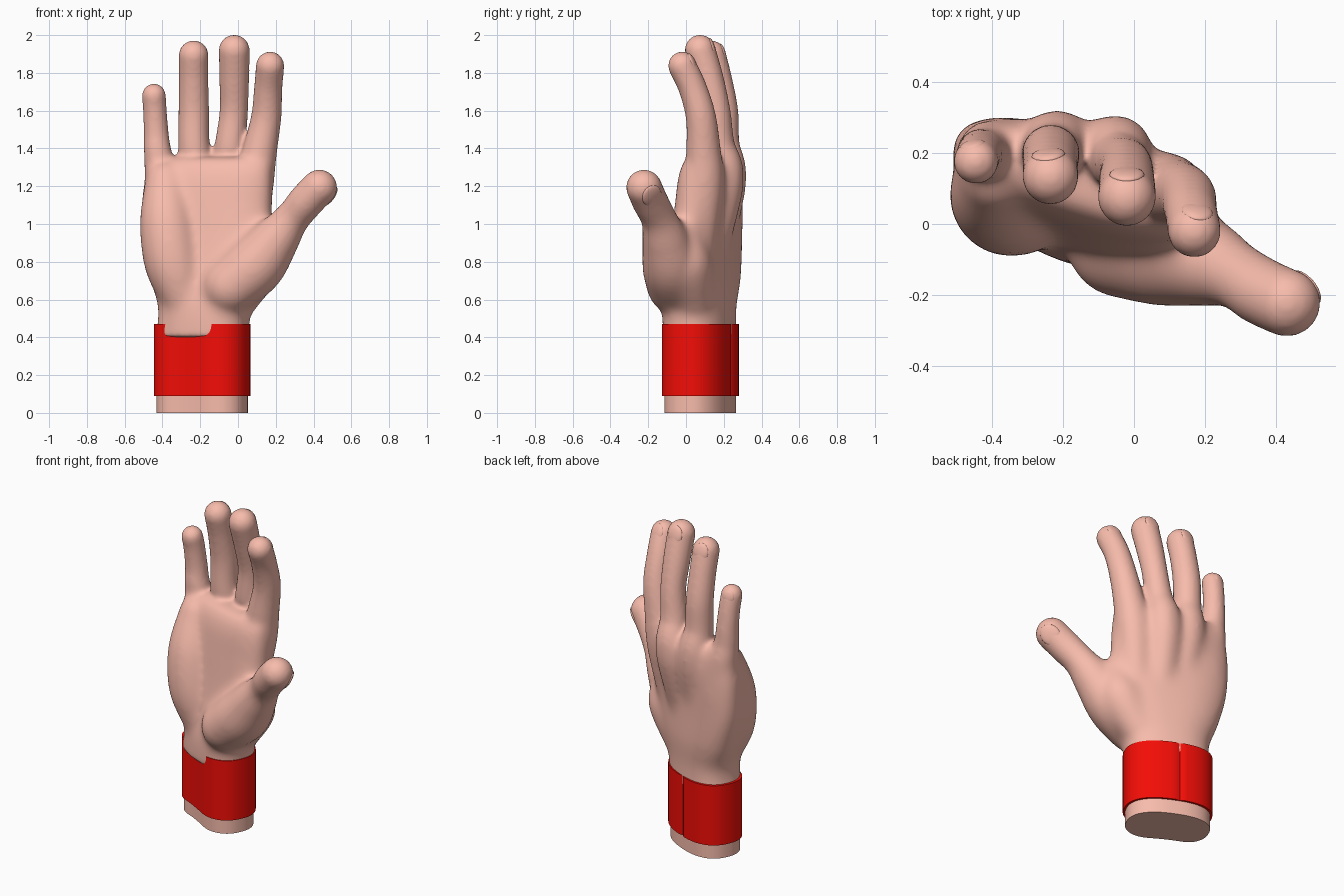
import bpy, bmesh
from math import sin, cos, pi, radians, copysign, exp
from mathutils import Vector, Matrix

if "Cube" in bpy.data.objects:
    bpy.data.objects.remove(bpy.data.objects["Cube"])


def material(name, color):
    m = bpy.data.materials.new(name)
    m.diffuse_color = (*color, 1)
    m.use_nodes = True
    m.node_tree.nodes["Principled BSDF"].inputs["Base Color"].default_value = m.diffuse_color
    return m


skin = material("skin", (0.93, 0.5, 0.41))
red = material("red", (0.9, 0.004, 0.002))


def make_object(name, bm, mat):
    bmesh.ops.recalc_face_normals(bm, faces=bm.faces)
    for f in bm.faces:
        f.smooth = True
    me = bpy.data.meshes.new(name)
    bm.to_mesh(me)
    bm.free()
    me.materials.append(mat)
    ob = bpy.data.objects.new(name, me)
    bpy.context.collection.objects.link(ob)
    return ob


def loft(bm, rings, closed=False):
    loops = [[bm.verts.new(p) for p in r] for r in rings]
    n = len(loops[0])
    pairs = list(zip(loops, loops[1:]))
    if closed:
        pairs.append((loops[-1], loops[0]))
    else:
        bm.faces.new(loops[0][::-1])
        bm.faces.new(loops[-1])
    for a, b in pairs:
        for i in range(n):
            j = (i + 1) % n
            bm.faces.new((a[i], a[j], b[j], b[i]))


def spline(points, steps=8):
    """Catmull-Rom through rows of numbers of any length."""
    pts = [points[0]] + list(points) + [points[-1]]
    out = []
    for k in range(1, len(pts) - 2):
        for s in range(steps):
            t = s / steps
            out.append([0.5 * (2*b + (c - a)*t + (2*a - 5*b + 4*c - d)*t*t + (3*b - a - 3*c + d)*t**3)
                        for a, b, c, d in zip(*pts[k-1:k+3])])
    return out + [list(points[-1])]


def section(z, cx, cy, a, b, tilt, dent=0.0, grow=0.0, notch=0.0, n=96):
    """Tilted rounded oval across the wrist or palm, hollowed at the front."""
    t = radians(tilt)
    ring = []
    for i in range(n):
        u = 2 * pi * i / n
        d = grow - (notch if abs(u + t - radians(70)) < 0.06 else 0)
        x = copysign(abs(cos(u)) ** 0.83, cos(u)) * (a + d)
        y = copysign(abs(sin(u)) ** 0.83, sin(u)) * (b + d)
        y += dent * exp(-((u - 1.46*pi) / 0.45) ** 2)
        ring.append((cx + x*cos(t) - y*sin(t), cy + x*sin(t) + y*cos(t), z))
    return ring


def tube(bm, path, n=24, extra=0.005):
    """Round-ended limb through (x, y, z, radius) points."""
    s = [(*p[:3], p[3] + extra) for p in spline(path)]
    pos = [Vector(p[:3]) for p in s]
    tan = [(pos[min(i+1, len(s)-1)] - pos[max(i-1, 0)]).normalized() for i in range(len(s))]
    rows = [(p, t, q[3]) for p, t, q in zip(pos, tan, s)]
    cap = [k * pi / 14 for k in range(1, 7)] + [1.55]
    start = [(pos[0] - tan[0]*s[0][3]*sin(k), tan[0], s[0][3]*cos(k)) for k in reversed(cap)]
    end = [(pos[-1] + tan[-1]*s[-1][3]*sin(k), tan[-1], s[-1][3]*cos(k)) for k in cap]
    rings = []
    for p, t, r in start + rows + end:
        ax = (Vector((1, 0, 0)) - t * t.x).normalized()
        ay = t.cross(ax)
        rings.append([p + r*(ax*cos(2*pi*i/n) + ay*sin(2*pi*i/n)) for i in range(n)])
    loft(bm, rings)
    return pos[-1], tan[-1], s[-1][3]


# Fingers and thumb: knuckle to tip, with the way the nail faces
digits = [
    ([(0.04, 0.07, 0.85, 0.08), (0.08, 0.095, 1.2, 0.105), (0.118, 0.092, 1.4, 0.086), (0.15, 0.078, 1.57, 0.075),
      (0.16, 0.035, 1.72, 0.07), (0.17, -0.02, 1.838, 0.07)], (0.1, 1, 0)),
    ([(-0.09, 0.12, 0.8, 0.08), (-0.055, 0.205, 1.22, 0.1), (-0.04, 0.175, 1.42, 0.078), (-0.022, 0.16, 1.6, 0.07),
      (-0.02, 0.12, 1.77, 0.074), (-0.02, 0.075, 1.92, 0.077)], (0, 1, 0)),
    ([(-0.20, 0.14, 0.8, 0.08), (-0.215, 0.218, 1.22, 0.1), (-0.233, 0.2, 1.42, 0.079), (-0.234, 0.195, 1.6, 0.076),
      (-0.235, 0.165, 1.77, 0.073), (-0.235, 0.133, 1.893, 0.074)], (-0.1, 1, 0)),
    ([(-0.32, 0.14, 0.8, 0.08), (-0.395, 0.2, 1.2, 0.09), (-0.425, 0.198, 1.38, 0.069), (-0.433, 0.2, 1.48, 0.061),
      (-0.44, 0.19, 1.6, 0.058), (-0.445, 0.175, 1.68, 0.058)], (-0.2, 1, 0)),
    ([(-0.04, -0.06, 0.67, 0.145), (0.09, -0.075, 0.78, 0.155), (0.2, -0.11, 0.92, 0.122), (0.285, -0.145, 1.03, 0.09),
      (0.36, -0.19, 1.12, 0.09), (0.43, -0.222, 1.193, 0.09)], (0.75, 0.45, -0.4)),
]
hand_bm, nail_bm = bmesh.new(), bmesh.new()
for path, facing in digits:
    tip, along, r = tube(hand_bm, path)
    face = Vector(facing)
    face = (face - along * face.dot(along)).normalized()
    frame = Matrix((face.cross(along), face, along)).transposed().to_4x4()
    frame.translation = tip + face * (r - 0.018) - along * r * 0.1
    bmesh.ops.create_uvsphere(nail_bm, u_segments=20, v_segments=12, radius=1,
                              matrix=frame @ Matrix.Diagonal((r*0.6, 0.017, r*0.7, 1)))

# Heel of the hand below the little finger, and the web beside the thumb
tube(hand_bm, [(-0.29, 0.06, 0.64, 0.13), (-0.345, 0.06, 0.8, 0.15), (-0.375, 0.085, 1.02, 0.142),
               (-0.385, 0.14, 1.22, 0.105)])
tube(hand_bm, [(0.0, 0.04, 0.61, 0.11), (0.1, 0.0, 0.8, 0.135), (0.135, 0.0, 0.96, 0.07)])

# Palm: z, centre x, centre y, half width, half depth, tilt
palm = [(0.4, -0.19, 0.075, 0.25, 0.17, -24), (0.55, -0.175, 0.07, 0.255, 0.17, -24),
        (0.7, -0.155, 0.085, 0.32, 0.16, -23), (0.9, -0.165, 0.105, 0.355, 0.145, -20),
        (1.1, -0.165, 0.12, 0.36, 0.135, -18), (1.25, -0.155, 0.125, 0.35, 0.12, -18),
        (1.33, -0.15, 0.13, 0.33, 0.09, -18), (1.355, -0.15, 0.135, 0.3, 0.05, -18)]
loft(hand_bm, [section(*p) for p in spline(palm)])

# Fuse the parts into one skin
hand = make_object("hand", hand_bm, skin)
remesh = hand.modifiers.new("fuse", 'REMESH')
remesh.mode = 'VOXEL'
remesh.voxel_size = 0.012
remesh.use_smooth_shade = True
fused = bpy.data.meshes.new_from_object(hand.evaluated_get(bpy.context.evaluated_depsgraph_get()))
hand.modifiers.clear()
hand.data = fused

# Soften the palm strongly and the digits lightly
group = hand.vertex_groups.new(name="palm")
for v in fused.vertices:
    w = min(1, max(0, (1.40 - v.co.z) / 0.15)) * min(1, max(0, (0.30 - v.co.x) / 0.12))
    w *= min(1, max(0.1, (v.co.z - 0.42) / 0.1))
    group.add([v.index], w, 'REPLACE')
for iterations, name in ((70, "palm"), (6, "")):
    soften = hand.modifiers.new("soften", 'SMOOTH')
    soften.factor = 0.5
    soften.iterations = iterations
    soften.vertex_group = name
make_object("nails", nail_bm, skin)

# Forearm stub with a flat base
wrist = (-0.19, 0.075, 0.247, 0.165, -24, 0.03)
bm = bmesh.new()
loft(bm, [section(z, *wrist) for z in (0, 0.15, 0.3, 0.467)])
forearm = make_object("forearm", bm, skin)

# Wristband with a narrow groove at the back
bm = bmesh.new()
loft(bm, [section(0.09, *wrist, -0.002), section(0.09, *wrist, 0.013, 0.01),
          section(0.47, *wrist, 0.013, 0.01), section(0.47, *wrist, -0.002)], closed=True)
band = make_object("wristband", bm, red)

for ob in (forearm, band):
    bpy.ops.object.select_all(action='DESELECT')
    ob.select_set(True)
    bpy.context.view_layer.objects.active = ob
    bpy.ops.object.shade_smooth_by_angle(angle=radians(35))
